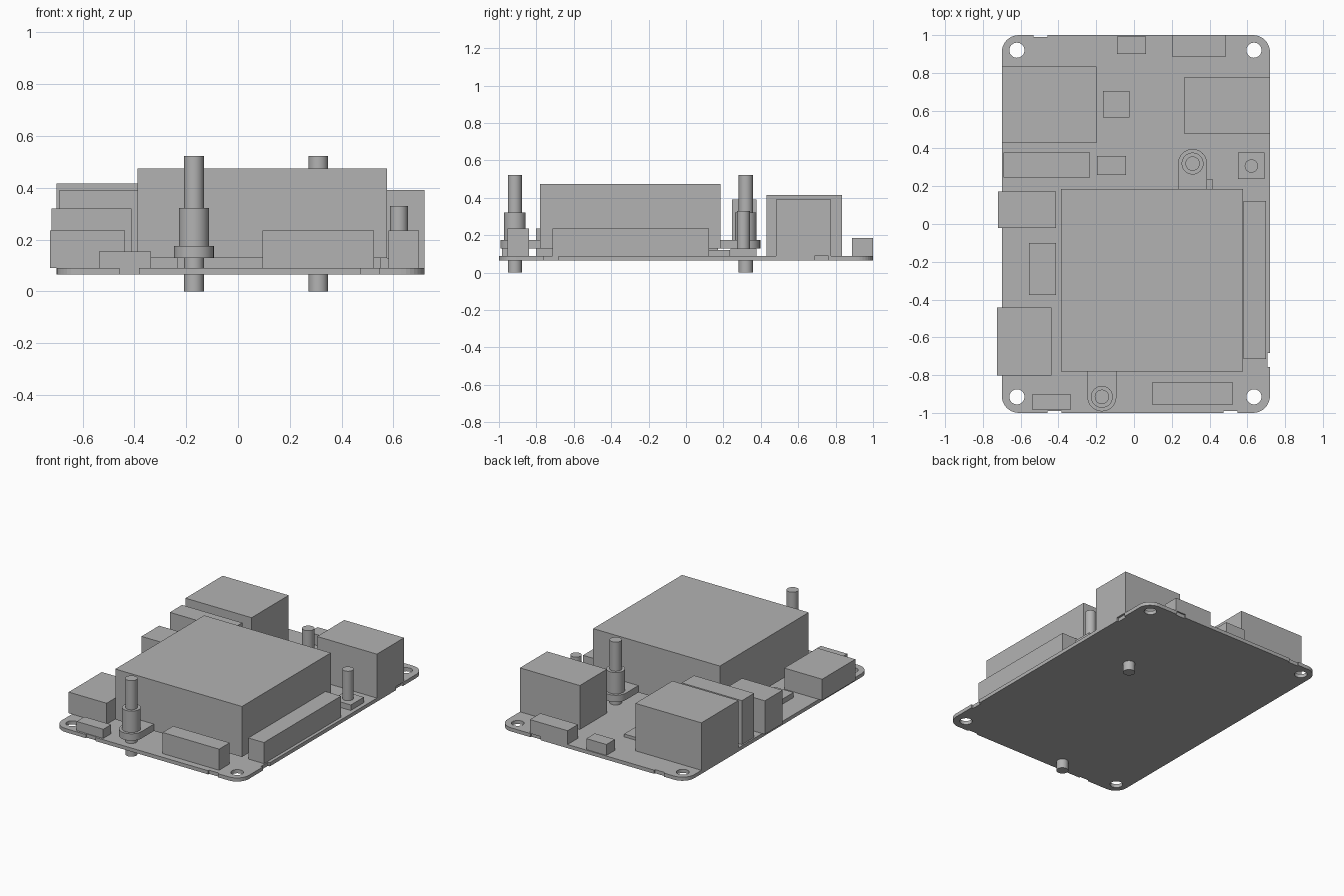
import bpy, bmesh, math

cube = bpy.data.objects.get("Cube")
if cube:
    bpy.data.objects.remove(cube, do_unlink=True)

grey = bpy.data.materials.new("plain grey")
grey.use_nodes = True
colour = (0.45, 0.45, 0.45, 1)
grey.diffuse_color = colour
grey.node_tree.nodes["Principled BSDF"].inputs["Base Color"].default_value = colour


def prism(name, outline, z0, z1, smooth=False):
    """Extrude a flat outline between two heights."""
    bm = bmesh.new()
    face = bm.faces.new([bm.verts.new((x, y, z0)) for x, y in outline])
    top = bmesh.ops.extrude_face_region(bm, geom=[face])["geom"]
    moved = [v for v in top if isinstance(v, bmesh.types.BMVert)]
    bmesh.ops.translate(bm, verts=moved, vec=(0, 0, z1 - z0))
    bmesh.ops.recalc_face_normals(bm, faces=bm.faces)
    mesh = bpy.data.meshes.new(name)
    bm.to_mesh(mesh)
    bm.free()
    mesh.materials.append(grey)
    ob = bpy.data.objects.new(name, mesh)
    bpy.context.collection.objects.link(ob)
    if smooth:
        bpy.ops.object.select_all(action="DESELECT")
        ob.select_set(True)
        bpy.context.view_layer.objects.active = ob
        bpy.ops.object.shade_smooth_by_angle()
    return ob


def arc(cx, cy, r, start, end, n):
    return [(cx + r * math.cos(math.radians(start + (end - start) * i / n)),
             cy + r * math.sin(math.radians(start + (end - start) * i / n)))
            for i in range(n + 1)]


def box(name, x0, x1, y0, y1, z0, z1):
    return prism(name, [(x0, y0), (x1, y0), (x1, y1), (x0, y1)], z0, z1)


def cylinder(name, x, y, r, z0, z1):
    return prism(name, arc(x, y, r, 0, 360, 32)[:-1], z0, z1, True)


# Circuit board with rounded corners
BOTTOM, TOP = 0.065, 0.09
LEFT, RIGHT, R = -0.70, 0.72, 0.09
outline = (arc(RIGHT - R, 1 - R, R, 0, 90, 8) + arc(LEFT + R, 1 - R, R, 90, 180, 8)
           + arc(LEFT + R, R - 1, R, 180, 270, 8) + arc(RIGHT - R, R - 1, R, 270, 360, 8))
board = prism("circuit_board", outline, BOTTOM, TOP)

# Mounting holes and shallow edge notches
cutters = [cylinder("hole_cutter", x, y, 0.04, 0, 0.2)
           for x in (-0.62, 0.635) for y in (-0.915, 0.92)]
for x, y in ((-0.495, 1), (0.445, 1), (-0.42, -1), (0.51, -1)):
    cutters.append(box("notch_cutter", x - 0.037, x + 0.037, y - 0.01, y + 0.01, 0, 0.2))
for y in (-0.72, 0.725):
    cutters.append(box("notch_cutter", RIGHT - 0.014, RIGHT + 0.02, y - 0.038, y + 0.038, 0, 0.2))
bpy.context.view_layer.objects.active = board
for cutter in cutters:
    mod = board.modifiers.new("cut", "BOOLEAN")
    mod.operation = "DIFFERENCE"
    mod.solver = "EXACT"
    mod.object = cutter
    bpy.ops.object.modifier_apply(modifier=mod.name)
    bpy.data.objects.remove(cutter, do_unlink=True)

# Heat sink block and the processor beneath it
box("heat_sink", -0.387, 0.576, -0.78, 0.185, 0.128, 0.475)
box("processor", -0.15, 0.34, -0.54, -0.05, TOP, 0.128)

# Connectors and chips standing on the board: x range, y range, top height
for name, x0, x1, y0, y1, top in (
        ("back_left_port", 0.265, 0.72, 0.48, 0.775, 0.392),
        ("back_right_port", -0.70, -0.198, 0.43, 0.833, 0.416),
        ("tall_socket", -0.69, -0.232, 0.245, 0.378, 0.392),
        ("middle_side_port", -0.72, -0.412, -0.02, 0.172, 0.32),
        ("front_side_port", -0.725, -0.437, -0.803, -0.443, 0.235),
        ("long_side_header", 0.58, 0.698, -0.715, 0.122, 0.235),
        ("front_header", 0.095, 0.525, -0.955, -0.84, 0.235),
        ("front_small_plug", -0.537, -0.335, -0.985, -0.9, 0.153),
        ("back_header", 0.2, 0.487, 0.887, 1.0, 0.185),
        ("back_small_plug", -0.09, 0.063, 0.9, 0.993, 0.165),
        ("flat_chip", -0.165, -0.023, 0.563, 0.705, 0.11),
        ("middle_chip", -0.197, -0.043, 0.26, 0.36, 0.125),
        ("side_chip", -0.555, -0.413, -0.375, -0.1, 0.125),
        ("corner_chip", 0.28, 0.418, 0.1, 0.235, 0.12),
        ("antenna_base", 0.55, 0.692, 0.237, 0.378, 0.128)):
    box(name, x0, x1, y0, y1, TOP, top)
cylinder("antenna_post", 0.621, 0.307, 0.035, 0.128, 0.33)

# Heat sink fixings: round-ended tab, collar and through pin
for side, x, y, inner, start in (("front", -0.17, -0.915, -0.78, 180),
                                 ("back", 0.31, 0.32, 0.185, 0)):
    r = 0.077
    end = arc(x, y, r, start, start + 180, 16)
    tab = end + [(end[-1][0], inner), (end[0][0], inner)]
    prism(side + "_tab", tab, 0.128, 0.175, True)
    cylinder(side + "_collar", x, y, 0.058, 0.175, 0.322)
    cylinder(side + "_pin", x, y, 0.038, 0, 0.522)
